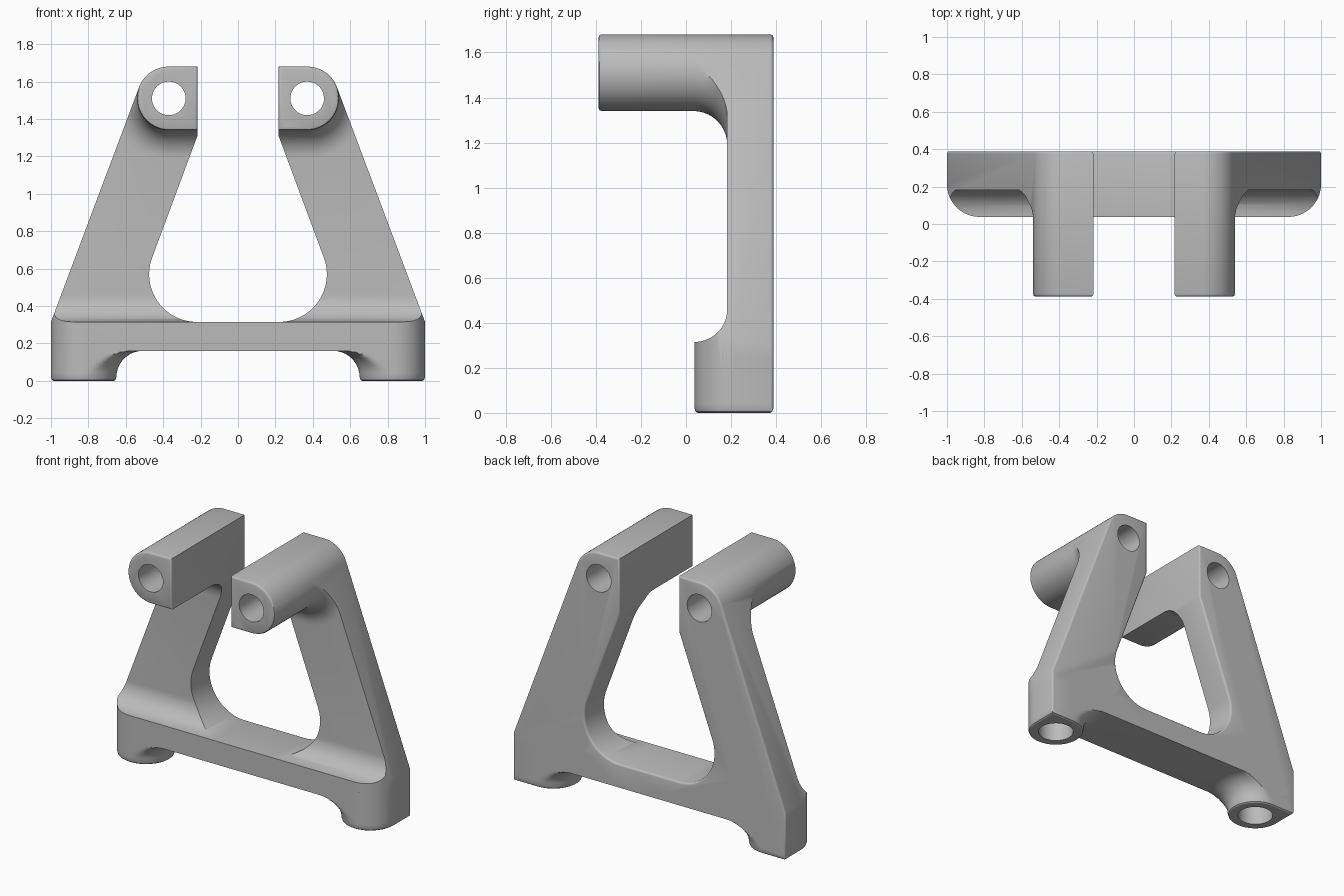
import bpy, bmesh
from math import sin, cos, radians, sqrt

cube = bpy.data.objects.get("Cube")
if cube:
    bpy.data.objects.remove(cube)

grey = bpy.data.materials.new("plain_grey")
grey.use_nodes = True
tone = (0.5, 0.5, 0.5, 1)
grey.diffuse_color = tone
grey.node_tree.nodes["Principled BSDF"].inputs["Base Color"].default_value = tone

BACK, FRONT = 0.388, -0.388     # depth limits
EDGE = 0.013                    # softened edge width
BASE_TOP, ARCH = 0.315, 0.16    # heights of the base bar
BOSS = (0.37, 1.51, 0.17)       # x, z, radius of the upper boss
FOOT = (0.825, 0.213, 0.175)    # x, y, radius of the foot


def arc(cx, cy, r, a0, a1, n=20):
    """Points on an arc, angles in degrees."""
    angles = [radians(a0 + (a1 - a0) * i / n) for i in range(n + 1)]
    return [(cx + r * cos(a), cy + r * sin(a)) for a in angles]


def loft(name, rings, soft=0):
    """Skin a stack of matching rings, close both ends, optionally soften the end edges."""
    bm = bmesh.new()
    rows = [[bm.verts.new(p) for p in ring] for ring in rings]
    n = len(rows[0])
    for a, b in zip(rows, rows[1:]):
        for i in range(n):
            j = (i + 1) % n
            bm.faces.new((a[i], a[j], b[j], b[i]))
    caps = [bm.faces.new(rows[0]), bm.faces.new(rows[-1])]
    bmesh.ops.recalc_face_normals(bm, faces=bm.faces)
    if soft:
        edges = [e for f in caps for e in f.edges]
        bmesh.ops.bevel(bm, geom=edges, offset=soft, segments=3, profile=0.5, affect='EDGES')
    mesh = bpy.data.meshes.new(name)
    bm.to_mesh(mesh)
    bm.free()
    ob = bpy.data.objects.new(name, mesh)
    bpy.context.collection.objects.link(ob)
    mesh.materials.append(grey)
    return ob


def combine(target, other, mode):
    mod = target.modifiers.new(mode, 'BOOLEAN')
    mod.operation, mod.solver, mod.object = mode, 'EXACT', other
    bpy.context.view_layer.objects.active = target
    bpy.ops.object.modifier_apply(modifier=mod.name)
    bpy.data.objects.remove(other)


def flare(o, size):
    """Position along a concave fillet where it has spread out by o."""
    return size - sqrt(max(0, size ** 2 - o ** 2))


# Base bar and upright plate share one side profile
profile = [(BACK, ARCH), (0.038, ARCH)] + arc(0.038, 0.46, 0.145, -90, 0) + [(0.183, 1.8), (BACK, 1.8)]
body = loft("bracket_body", [[(x, y, z) for y, z in profile] for x in (-1.1, 1.1)])

# Rounded front corners of the base
fx, fy, fr = FOOT
plan = [(-1, 0.5)] + arc(-fx, fy, fr, 180, 270) + arc(fx, fy, fr, 270, 360) + [(1, 0.5)]
combine(body, loft("plan_cutter", [[(x, y, z) for x, y in plan] for z in (-0.1, 2)]), 'INTERSECT')


def foot_ring(side, z, o):
    ring = []
    for i in range(49):
        a = radians(90 + 270 * i / 48)
        r = fr + (o if a < radians(270) else min(o, 0))
        y = min(BACK, max(fy - fr, fy + r * sin(a)))
        ring.append((side * (fx + r * cos(a)), y, z))
    m = min(o, 0)
    return ring + [(side * (1 + m), BACK + m, z)]


def boss_ring(side, y, o):
    x, z, r = BOSS
    pts = [(0.1, z - r - o)] + arc(x, z, r + o, -90, 20, 28) + [(0.9, 1.65), (0.9, 1.9), (0.1, 1.9)]
    return [(side * px, y, pz) for px, pz in pts]


steps = [i / 10 for i in range(11)]
for side in (-1, 1):
    # Foot flaring up into the base bar
    size = 0.14
    rings = [foot_ring(side, 0, -EDGE), foot_ring(side, EDGE * 0.4, -EDGE * 0.4)]
    rings += [foot_ring(side, 0.02 + size * sin(radians(90 * t)), size * (1 - cos(radians(90 * t)))) for t in steps]
    rings.append(foot_ring(side, 0.25, size))
    combine(body, loft("foot", rings), 'UNION')
    # Boss flaring back into the upright plate
    size = 0.15
    rings = [boss_ring(side, FRONT, -EDGE), boss_ring(side, FRONT + EDGE * 0.3, -EDGE * 0.3),
             boss_ring(side, FRONT + EDGE, 0)]
    rings += [boss_ring(side, 0.033 + size * sin(radians(90 * t)), size * (1 - cos(radians(90 * t)))) for t in steps]
    rings.append(boss_ring(side, 0.3, size))
    combine(body, loft("boss", rings), 'UNION')

# Front outline: sloping legs, rounded tops and the open window
half = [(1, -0.05), (1, BASE_TOP)] + arc(*BOSS, 20.6, 90)
half += [(0.217, 1.68), (0.217, 1.31)] + arc(0.22, BASE_TOP + 0.255, 0.255, 20.3, -90, 28)
outline = half + [(-x, z) for x, z in reversed(half)]
cutter = loft("outline_cutter", [[(x, y, z) for x, z in outline] for y in (FRONT, BACK)], EDGE)
combine(body, cutter, 'INTERSECT')

# Through holes in the bosses and blind holes in the feet
for side in (-1, 1):
    ring = arc(side * BOSS[0], BOSS[1], 0.09, 0, 350, 35)
    combine(body, loft("boss_hole", [[(x, y, z) for x, z in ring] for y in (-1, 1)]), 'DIFFERENCE')
    ring = arc(side * fx, fy, 0.11, 0, 350, 35)
    combine(body, loft("foot_hole", [[(x, y, z) for x, y in ring] for z in (-0.1, 0.25)]), 'DIFFERENCE')

bpy.ops.object.select_all(action='DESELECT')
body.select_set(True)
bpy.context.view_layer.objects.active = body
bpy.ops.object.shade_smooth_by_angle(angle=radians(32))
